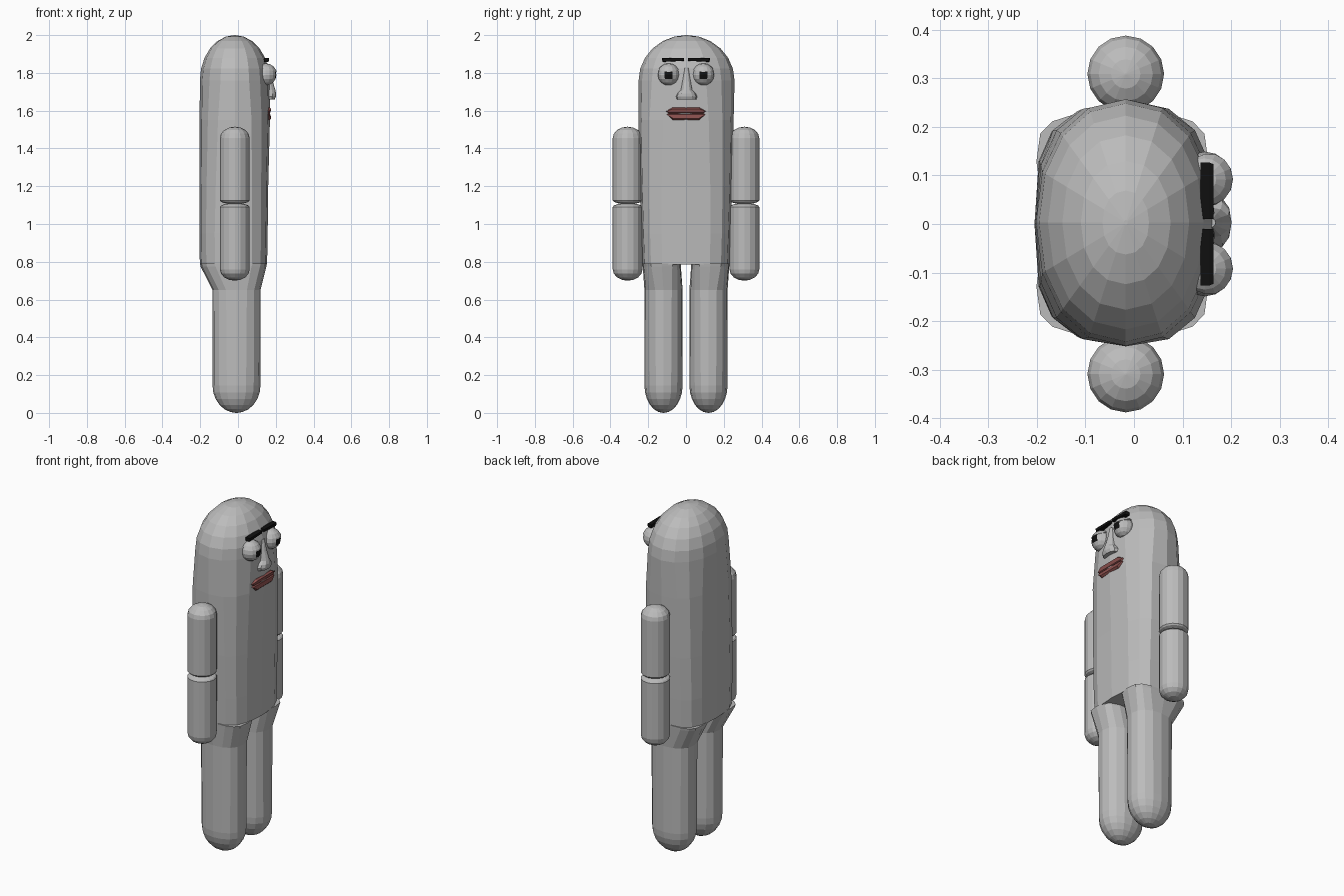
import bpy, bmesh, math
from mathutils import Vector, Matrix

if "Cube" in bpy.data.objects:
    bpy.data.objects.remove(bpy.data.objects["Cube"])


def material(name, rgb):
    m = bpy.data.materials.new(name)
    m.diffuse_color = (*rgb, 1)
    m.use_nodes = True
    m.node_tree.nodes["Principled BSDF"].inputs["Base Color"].default_value = m.diffuse_color
    return m


GREY = material("grey skin", (0.5, 0.5, 0.5))
BLACK = material("black", (0.005, 0.005, 0.005))
RED = material("lip red", (0.26, 0.08, 0.075))


def finish(name, bm, *mats):
    bmesh.ops.recalc_face_normals(bm, faces=bm.faces)
    me = bpy.data.meshes.new(name)
    bm.to_mesh(me)
    bm.free()
    for m in mats:
        me.materials.append(m)
    ob = bpy.data.objects.new(name, me)
    bpy.context.collection.objects.link(ob)
    return ob


def loft(name, rings, mat, seg=16):
    """Skin of super-ellipse rings: (z, cx, cy, rx, ry, exponent)."""
    bm = bmesh.new()
    loops = []
    for z, cx, cy, rx, ry, n in rings:
        loop = []
        for i in range(seg):
            a = 2 * math.pi * i / seg
            c, s = math.cos(a), math.sin(a)
            x = math.copysign(abs(c) ** (2 / n), c) if abs(c) > 1e-6 else 0
            y = math.copysign(abs(s) ** (2 / n), s) if abs(s) > 1e-6 else 0
            loop.append(bm.verts.new((cx + rx * x, cy + ry * y, z)))
        loops.append(loop)
    for a, b in zip(loops, loops[1:]):
        for i in range(seg):
            j = (i + 1) % seg
            bm.faces.new((a[i], a[j], b[j], b[i]))
    bm.faces.new(loops[0])
    bm.faces.new(loops[-1])
    return finish(name, bm, mat)


def dome(z, h, cx, cy, rx, ry, n=2, steps=6):
    """Rings of a rounded end from its rim at z to its tip at z + h."""
    out = []
    for k in range(steps + 1):
        a = math.pi / 2 * k / steps
        f = max(math.cos(a), 0.02)
        out.append((z + h * math.sin(a), cx, cy, rx * f, ry * f, n))
    return out


def plate(name, pts, back, front, mat, inset=0.8):
    """Extrude a (y, z) outline along x; front(y) gives the front depth."""
    bm = bmesh.new()
    zc = sum(p[1] for p in pts) / len(pts)
    b = [bm.verts.new((back, y, z)) for y, z in pts]
    m = [bm.verts.new((front(y) - 0.01, y, z)) for y, z in pts]
    f = [bm.verts.new((front(y), y * 0.97, zc + (z - zc) * inset)) for y, z in pts]
    k = len(pts)
    for p, q in ((b, m), (m, f)):
        for i in range(k):
            j = (i + 1) % k
            bm.faces.new((p[i], p[j], q[j], q[i]))
    bm.faces.new(b)
    bm.faces.new(f)
    return finish(name, bm, mat)


# Torso and head in one rounded column
loft("torso_and_head", [
    (0.785, -0.024, 0, 0.178, 0.23, 3.2),
    (0.95, -0.024, 0, 0.181, 0.236, 3.2),
    (1.20, -0.022, 0, 0.182, 0.244, 3.0),
    (1.55, -0.017, 0, 0.186, 0.252, 2.6),
] + dome(1.76, 0.24, -0.017, 0.003, 0.185, 0.254, 2.15), GREY)

for s, side in ((1, "left"), (-1, "right")):
    # Leg: wide hip, straight shank, rounded foot end
    loft(side + "_leg", [
        (0.79, -0.024, s * 0.129, 0.177, 0.101, 3.4),
        (0.775, -0.024, s * 0.128, 0.174, 0.101, 3.2),
        (0.65, -0.008, s * 0.119, 0.127, 0.101, 2.3),
    ] + dome(0.145, -0.145, -0.008, s * 0.119, 0.127, 0.101, 2.1), GREY)

    # Arm: two stacked capsules
    ax, ay, r = -0.017, s * 0.309, 0.079
    for part, lo, hi, hl, hh in (("upper_arm", 1.105, 1.515, 0.02, 0.06),
                                 ("forearm", 0.70, 1.11, 0.06, 0.02)):
        bottom = dome(lo + hl, -hl, ax, ay, r, r, steps=4)[::-1]
        top = dome(hi - hh, hh, ax, ay, r, r, steps=4)
        loft(side + "_" + part, bottom + top, GREY)

    # Eyeball with a square black pupil on the forward faces
    centre = Vector((0.146, s * 0.092, 1.79))
    bm = bmesh.new()
    bmesh.ops.create_uvsphere(bm, u_segments=16, v_segments=8, radius=0.057)
    for f in bm.faces:
        c = f.calc_center_median()
        if c.x > 0 and abs(c.y) < 0.02 and abs(c.z) < 0.02:
            f.material_index = 1
    bmesh.ops.translate(bm, verts=bm.verts, vec=centre)
    finish(side + "_eye", bm, GREY, BLACK)

    # Upper eyelid: slightly larger cap of a sphere
    bm = bmesh.new()
    bmesh.ops.create_uvsphere(bm, u_segments=16, v_segments=8, radius=0.061)
    bmesh.ops.bisect_plane(bm, geom=bm.verts[:] + bm.edges[:] + bm.faces[:],
                           plane_co=(0, 0, 0.03), plane_no=(0.25, 0, 1),
                           clear_inner=True)
    bmesh.ops.holes_fill(bm, edges=[e for e in bm.edges if e.is_boundary])
    bmesh.ops.translate(bm, verts=bm.verts, vec=centre)
    finish(side + "_eyelid", bm, GREY)

    # Eyebrow
    plate(side + "_eyebrow",
          [(s * 0.01, 1.864), (s * 0.125, 1.858), (s * 0.127, 1.878), (s * 0.01, 1.88)],
          0.137, lambda y: 0.164, BLACK, 0.85)

# Nose: narrow bridge, wide nostrils
loft("nose", [
    (1.825, 0.158, 0.003, 0.010, 0.010, 2),
    (1.76, 0.160, 0.003, 0.022, 0.022, 2),
    (1.71, 0.160, 0.003, 0.038, 0.031, 2),
    (1.692, 0.160, 0.003, 0.041, 0.048, 2.2),
    (1.675, 0.160, 0.003, 0.041, 0.057, 2.2),
    (1.658, 0.160, 0.003, 0.034, 0.052, 2.2),
], GREY, 12)

# Lips
lip_front = lambda y: 0.184 - 1.6 * y * y
plate("upper_lip", [(-0.106, 1.597), (-0.07, 1.617), (0.07, 1.617), (0.106, 1.597),
                    (0.09, 1.583), (-0.09, 1.583)], 0.13, lip_front, RED, 0.6)
plate("lower_lip", [(-0.102, 1.581), (-0.07, 1.55), (0.07, 1.55), (0.102, 1.581),
                    (0.09, 1.586), (-0.09, 1.586)], 0.13, lip_front, RED, 0.6)
